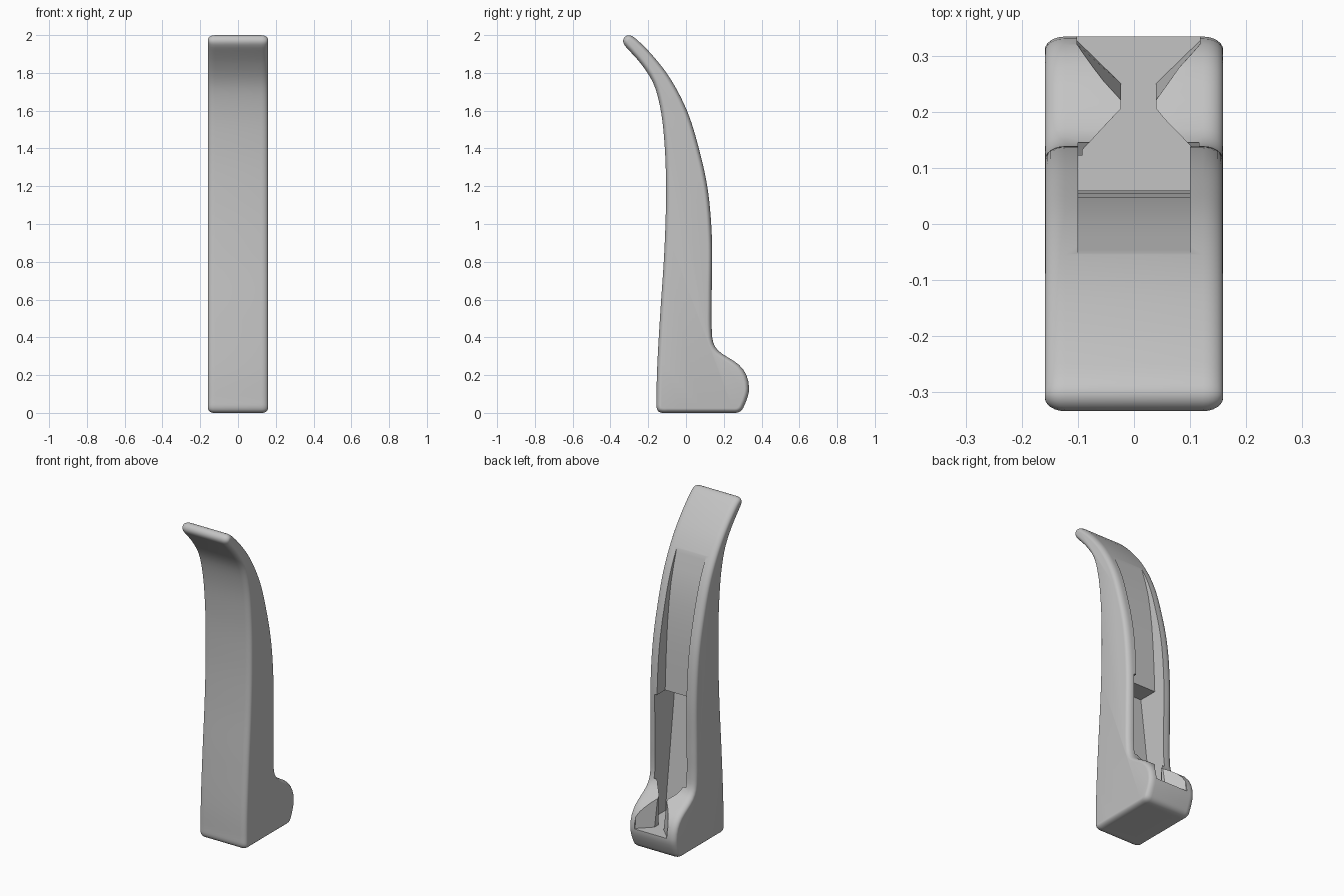
import bpy, bmesh, math
from mathutils import Vector

cube = bpy.data.objects.get("Cube")
if cube:
    bpy.data.objects.remove(cube, do_unlink=True)

HALF_WIDTH = 0.159
EDGE_DEPTH = 0.024   # rounding measured into the outline
EDGE_SPAN = 0.036    # rounding measured along the width

grey = bpy.data.materials.new("plain_grey")
grey.use_nodes = True
grey.diffuse_color = (0.55, 0.55, 0.55, 1)
grey.node_tree.nodes["Principled BSDF"].inputs["Base Color"].default_value = grey.diffuse_color


def smooth_loop(points):
    """Closed smooth curve through the points, sampled by segment length."""
    pts = [Vector(p) for p in points]
    n = len(pts)
    tangent = [((pts[i] - pts[i - 1]).normalized()
                + (pts[(i + 1) % n] - pts[i]).normalized()).normalized() for i in range(n)]
    out = []
    for i in range(n):
        a, b = pts[i], pts[(i + 1) % n]
        length = (b - a).length
        steps = max(2, round(length / 0.035))
        ta, tb = tangent[i] * length, tangent[(i + 1) % n] * length
        for k in range(steps):
            t = k / steps
            out.append(a * (2*t**3 - 3*t**2 + 1) + ta * (t**3 - 2*t**2 + t)
                       + b * (3*t**2 - 2*t**3) + tb * (t**3 - t**2))
    return out


def inset(loop, amount):
    """Move a counter-clockwise loop inwards along its normals."""
    out = []
    for i, p in enumerate(loop):
        d = (loop[(i + 1) % len(loop)] - loop[i - 1]).normalized()
        out.append(p + Vector((-d.y, d.x)) * amount)
    return out


def arc(y, z, radius, start, end, count):
    """Points on a circular arc, angles in degrees."""
    turns = [math.radians(start + (end - start) * k / (count - 1)) for k in range(count)]
    return [(y + radius * math.cos(a), z + radius * math.sin(a)) for a in turns]


def loft(name, rings):
    """Solid through counter-clockwise rings of 3D points, capped at both ends."""
    bm = bmesh.new()
    loops = [[bm.verts.new(p) for p in ring] for ring in rings]
    n = len(loops[0])
    for a, b in zip(loops, loops[1:]):
        for i in range(n):
            j = (i + 1) % n
            bm.faces.new((a[i], a[j], b[j], b[i]))
    bm.faces.new(loops[0][::-1])
    bm.faces.new(loops[-1])
    bm.normal_update()
    mesh = bpy.data.meshes.new(name)
    bm.to_mesh(mesh)
    bm.free()
    mesh.materials.append(grey)
    obj = bpy.data.objects.new(name, mesh)
    bpy.context.collection.objects.link(obj)
    return obj


# Side outline (y, z), counter-clockwise: base, foot, curved back, tip, front
outline = smooth_loop(
    [(-0.1, 0), (0.22, 0), (0.245, 0)]
    + arc(0.262, 0.046, 0.046, -75, -15, 3)
    + [(0.328, 0.09), (0.334, 0.13), (0.32, 0.2), (0.28, 0.255),
       (0.22, 0.295), (0.17, 0.33), (0.145, 0.37), (0.137, 0.43), (0.136, 0.6),
       (0.137, 0.93), (0.114, 1.19), (0.068, 1.4), (0.005, 1.6), (-0.09, 1.78),
       (-0.19, 1.907), (-0.25, 1.967)]
    + arc(-0.302, 1.968, 0.0315, 55, 220, 5)
    + [(-0.3, 1.918), (-0.24, 1.85), (-0.175, 1.75), (-0.137, 1.62), (-0.112, 1.4),
       (-0.106, 1.13), (-0.115, 0.85), (-0.138, 0.5), (-0.154, 0.2), (-0.156, 0.055)]
    + arc(-0.126, 0.03, 0.03, 180, 270, 3))

# Body with rounded side edges
half = []
for k in range(7):
    a = math.pi / 2 * k / 6
    half.append((HALF_WIDTH - EDGE_SPAN * (1 - math.sin(a)),
                 inset(outline, EDGE_DEPTH * (1 - math.cos(a)))))
sections = [(-x, loop) for x, loop in reversed(half)] + half
body = loft("curved_stand", [[(x, p.x, p.y) for p in loop] for x, loop in sections])


def prism(name, profile, x_min, x_max):
    return loft(name, [[(x, y, z) for y, z in profile] for x in (x_min, x_max)])


# Groove down the upper back
groove_cutter = prism("groove_cutter", [
    (0.3, 1.76), (-0.057, 1.735), (-0.046, 1.695), (-0.022, 1.62), (0.003, 1.525),
    (0.021, 1.42), (0.036, 1.3), (0.047, 1.15), (0.054, 1.02), (0.06, 0.88),
    (0.06, 0.85), (0.3, 0.85)], -0.1, 0.1)

# Deeper and slightly wider pocket below it
OFFSET, WIDE = 0.008, 0.108
pocket_cutter = prism("pocket_cutter", [
    (0.31, 0.885), (-0.06, 0.885), (0.035, 0.13), (0.122, 0.13), (0.122, 0.345),
    (0.145, 0.36), (0.145, 0.45), (0.31, 0.5)], OFFSET - WIDE, OFFSET + WIDE)


def hourglass(z, neck_front, neck_back, tail):
    """Plan of the waisted slot through the foot."""
    side = [(0.1, 0.07), (0.1, 0.132), (0.031, neck_front), (0.031, neck_back),
            (0.11, tail), (0.11, 0.45)]
    return ([(OFFSET + x, y, z) for x, y in side]
            + [(OFFSET - x, y, z) for x, y in reversed(side)])


slot_cutter = loft("slot_cutter", [hourglass(0.13, 0.214, 0.25, 0.327),
                                   hourglass(0.37, 0.203, 0.207, 0.305)])

# Cut the recesses
bpy.ops.object.select_all(action='DESELECT')
bpy.context.view_layer.objects.active = body
body.select_set(True)
for cutter in (groove_cutter, pocket_cutter, slot_cutter):
    cutter.hide_render = True
    mod = body.modifiers.new("cut", 'BOOLEAN')
    mod.operation = 'DIFFERENCE'
    mod.solver = 'EXACT'
    mod.use_self = True
    mod.object = cutter
    bpy.ops.object.modifier_apply(modifier=mod.name)
    bpy.data.objects.remove(cutter, do_unlink=True)

bpy.ops.object.shade_smooth_by_angle(angle=math.radians(30))
